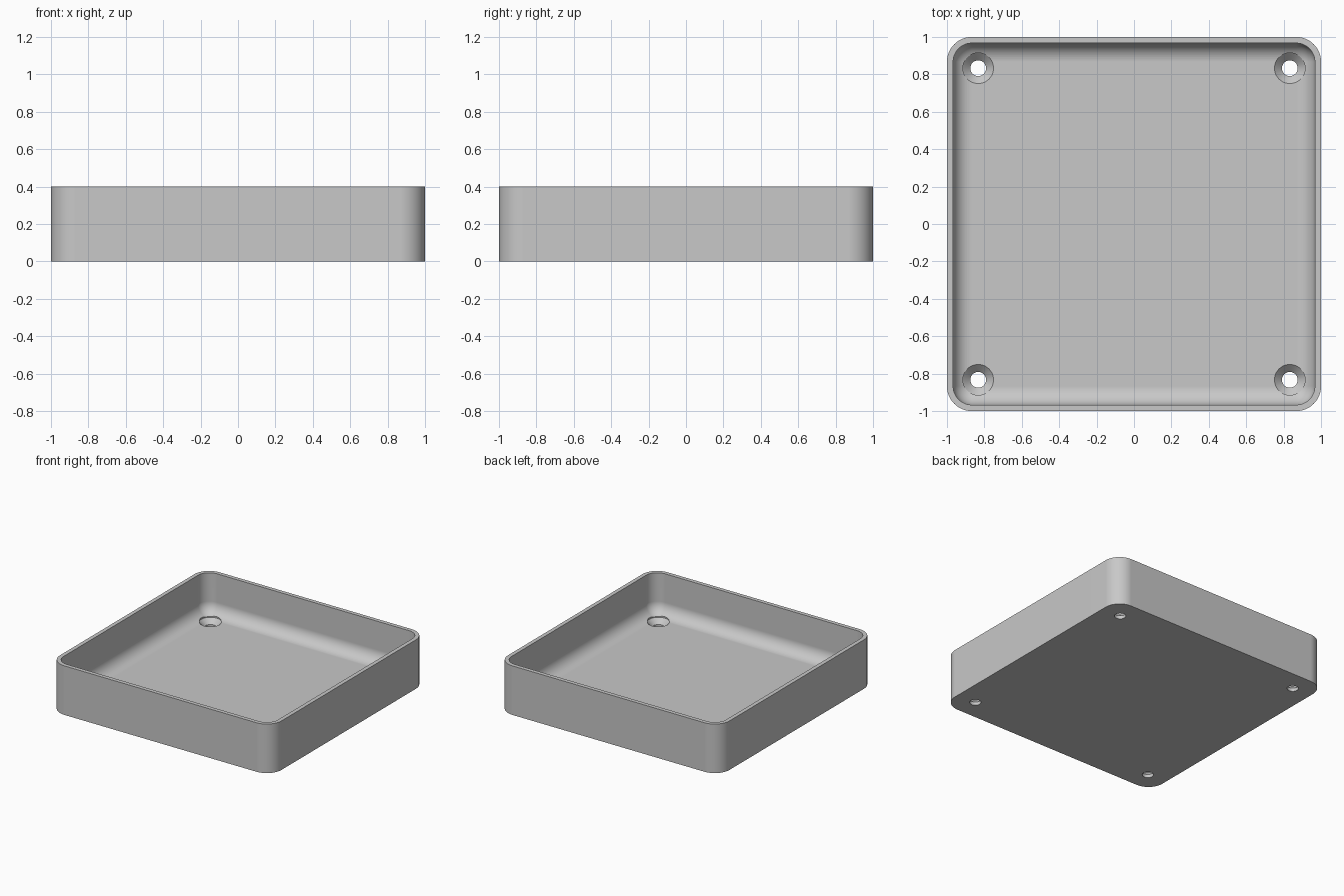
import bpy, bmesh
from math import sin, cos, pi

cube = bpy.data.objects.get("Cube")
if cube:
    bpy.data.objects.remove(cube, do_unlink=True)

HEIGHT, FLOOR, WALL = 0.4, 0.067, 0.033
OUTER_R = 0.133
INNER_R = OUTER_R - WALL
HOLE_POS, HOLE_R, SINK_R = 0.833, 0.042, 0.082
STEPS = 12

grey = bpy.data.materials.new("light grey")
grey.use_nodes = True
colour = (0.58, 0.58, 0.58, 1)
grey.diffuse_color = colour
grey.node_tree.nodes["Principled BSDF"].inputs["Base Color"].default_value = colour


def rounded_square(half, radius):
    """Outline points, counter-clockwise, with arcs at the four corners."""
    points = []
    for k, (sx, sy) in enumerate([(1, 1), (-1, 1), (-1, -1), (1, -1)]):
        for i in range(STEPS + 1):
            a = (k + i / STEPS) * pi / 2
            points.append((sx * (half - radius) + radius * cos(a),
                           sy * (half - radius) + radius * sin(a)))
    return points


def circle(cx, cy, radius, sides=48):
    return [(cx + radius * cos(2 * pi * i / sides),
             cy + radius * sin(2 * pi * i / sides)) for i in range(sides)]


def loft(name, sections):
    """Closed solid through a list of (outline, z) sections."""
    bm = bmesh.new()
    rings = [[bm.verts.new((x, y, z)) for x, y in outline] for outline, z in sections]
    n = len(rings[0])
    for low, high in zip(rings, rings[1:]):
        for i in range(n):
            j = (i + 1) % n
            bm.faces.new((low[i], low[j], high[j], high[i]))
    bm.faces.new(rings[0][::-1])
    bm.faces.new(rings[-1])
    bmesh.ops.remove_doubles(bm, verts=bm.verts, dist=0.0001)
    bmesh.ops.recalc_face_normals(bm, faces=bm.faces)
    mesh = bpy.data.meshes.new(name)
    bm.to_mesh(mesh)
    bm.free()
    mesh.materials.append(grey)
    obj = bpy.data.objects.new(name, mesh)
    bpy.context.collection.objects.link(obj)
    return obj


# Tray: outer wall, flat rim, inner wall, then a quarter-round down to the floor
sections = [(rounded_square(1, OUTER_R), 0), (rounded_square(1, OUTER_R), HEIGHT),
            (rounded_square(1 - WALL, INNER_R), HEIGHT)]
for i in range(STEPS + 1):
    a = i / STEPS * pi / 2
    inset = INNER_R * (1 - cos(a))
    sections.append((rounded_square(1 - WALL - inset, INNER_R - inset),
                     FLOOR + INNER_R * (1 - sin(a))))
tray = loft("tray", sections)

# Countersunk screw holes in the four corners
cone_depth = SINK_R - HOLE_R
profile = [(HOLE_R, -0.1), (HOLE_R, FLOOR - cone_depth), (SINK_R, FLOOR), (SINK_R, 0.3)]
for sx in (-1, 1):
    for sy in (-1, 1):
        cutter = loft("screw_hole_cutter",
                      [(circle(sx * HOLE_POS, sy * HOLE_POS, r), z) for r, z in profile])
        cutter.hide_render = True
        bpy.ops.object.select_all(action='DESELECT')
        tray.select_set(True)
        bpy.context.view_layer.objects.active = tray
        cut = tray.modifiers.new("screw_hole", 'BOOLEAN')
        cut.operation = 'DIFFERENCE'
        cut.solver = 'EXACT'
        cut.object = cutter
        bpy.ops.object.modifier_apply(modifier=cut.name)
        bpy.data.objects.remove(cutter, do_unlink=True)

# Smooth rounded areas, crisp rim and hole edges
bpy.ops.object.shade_smooth_by_angle(angle=pi / 6)
weighted = tray.modifiers.new("flat_area_normals", 'WEIGHTED_NORMAL')
weighted.keep_sharp = True
